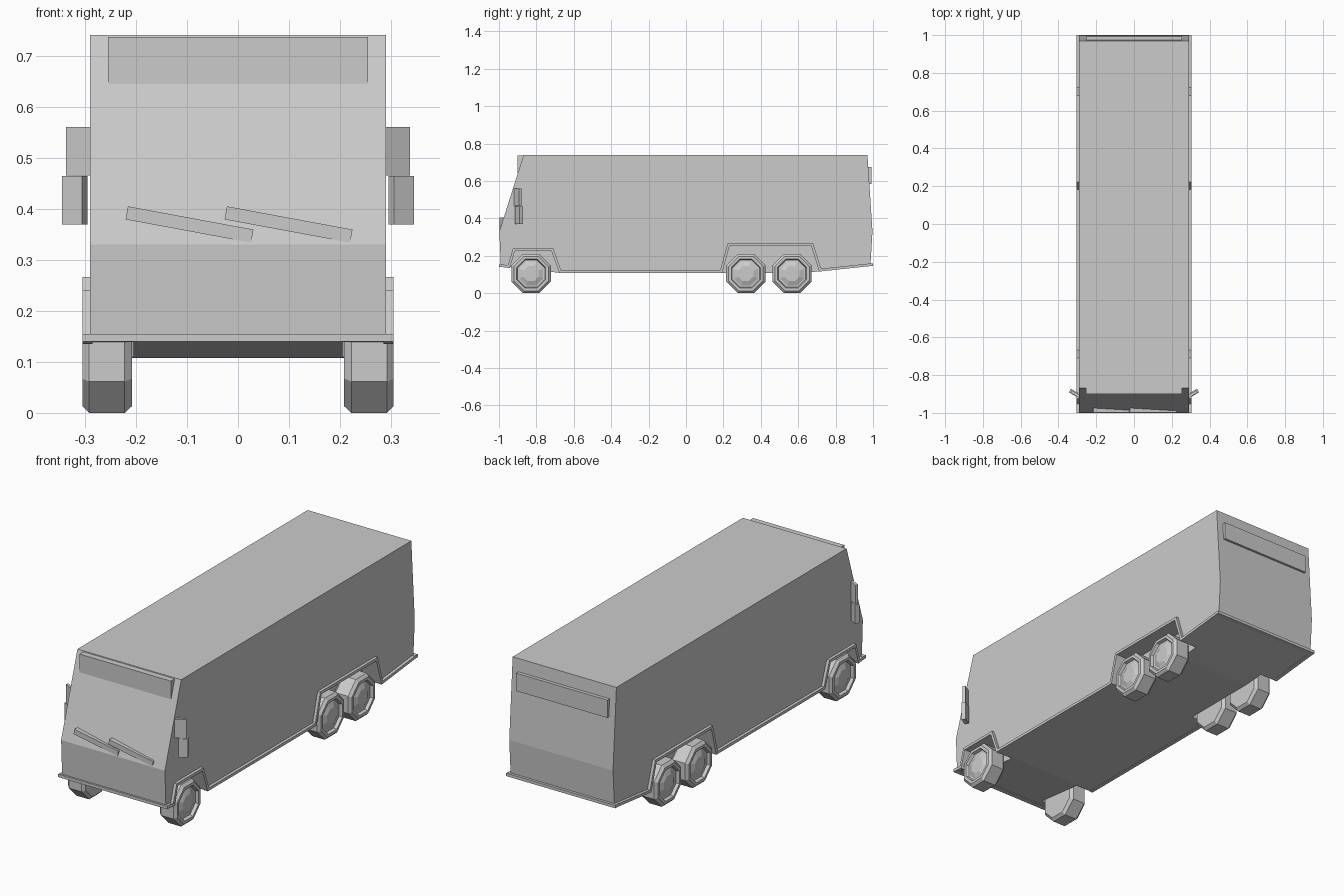
import bpy, bmesh
from math import radians, pi, cos, sin
from mathutils import Vector

cube = bpy.data.objects.get("Cube")
if cube:
    bpy.data.objects.remove(cube)

grey = bpy.data.materials.new("plain grey")
grey.use_nodes = True
colour = (0.6, 0.6, 0.6, 1)
grey.diffuse_color = colour
grey.node_tree.nodes["Principled BSDF"].inputs["Base Color"].default_value = colour


def finish(bm, name):
    bmesh.ops.recalc_face_normals(bm, faces=bm.faces)
    mesh = bpy.data.meshes.new(name)
    bm.to_mesh(mesh)
    bm.free()
    mesh.materials.append(grey)
    ob = bpy.data.objects.new(name, mesh)
    bpy.context.collection.objects.link(ob)
    return ob


def prism(name, outline, x0, x1):
    """Extrude a side outline of (y, z) points across x."""
    bm = bmesh.new()
    a = [bm.verts.new((x0, y, z)) for y, z in outline]
    b = [bm.verts.new((x1, y, z)) for y, z in outline]
    bm.faces.new(a)
    bm.faces.new(b[::-1])
    for i in range(len(a)):
        j = (i + 1) % len(a)
        bm.faces.new((a[i], b[i], b[j], a[j]))
    return finish(bm, name)


def box(name, centre, size, rot=(0, 0, 0)):
    bm = bmesh.new()
    bmesh.ops.create_cube(bm, size=1)
    bmesh.ops.scale(bm, vec=size, verts=bm.verts)
    ob = finish(bm, name)
    ob.location = centre
    ob.rotation_euler = rot
    return ob


def offset(path, d):
    """Shift an open path sideways by d with mitred corners."""
    pts = [Vector(p) for p in path]
    out = []
    for i, p in enumerate(pts):
        dirs = [(pts[k + 1] - pts[k]).normalized() for k in (i - 1, i) if 0 <= k < len(pts) - 1]
        normals = [Vector((t.y, -t.x)) for t in dirs]
        m = sum(normals, Vector((0, 0))).normalized()
        out.append(tuple(p + m * d / m.dot(normals[0])))
    return out


# Lower side line with both wheel arches, front to back
sill = [(-0.995, 0.155), (-0.952, 0.15), (-0.925, 0.24), (-0.71, 0.24), (-0.667, 0.121),
        (0.182, 0.121), (0.222, 0.266), (0.68, 0.266), (0.722, 0.131), (0.995, 0.16)]
lip = offset(sill, 0.014)

# Body shell with wheel wells cut out of the sides
body = prism("body", [(-0.99, 0.145), (-0.998, 0.33), (-0.868, 0.74), (0.97, 0.74), (0.997, 0.33),
                      (0.986, 0.147), (0.722, 0.117), (0.6, 0.108), (-0.667, 0.108)], -0.29, 0.29)
for arch in (lip[1:5], lip[5:9]):
    for s in (-1, 1):
        (ya, za), (yb, zb) = arch[0], arch[-1]
        well = prism("well_cutter", [(ya, 0.05)] + arch + [(yb, 0.05)], s * 0.205, s * 0.33)
        well.hide_render = True
        cut = body.modifiers.new("well", "BOOLEAN")
        cut.object = well
        cut.solver = "EXACT"
        bpy.context.view_layer.objects.active = body
        bpy.ops.object.modifier_apply(modifier=cut.name)
        bpy.data.objects.remove(well)

# Sill trim along the sides and bumper strips across the ends
for s, side in ((1, "left"), (-1, "right")):
    prism(side + "_sill_trim", sill + lip[::-1], s * 0.285, s * 0.305)
box("front_bumper_strip", (0, -0.988, 0.147), (0.61, 0.024, 0.015))
box("rear_bumper_strip", (0, 0.988, 0.152), (0.61, 0.024, 0.015))

# Front visor and rear panel
box("front_visor", (0, -0.875, 0.69), (0.51, 0.05, 0.092))
box("rear_panel", (0, 0.975, 0.63), (0.51, 0.034, 0.09))

# Wipers
for name, x in (("right_wiper", -0.095), ("left_wiper", 0.099)):
    box(name, (x, -0.985, 0.369), (0.25, 0.026, 0.026), (0, radians(10.5), 0))

# Mirrors
for s, side in ((1, "left"), (-1, "right")):
    box(side + "_mirror_arm", (s * 0.31, -0.9, 0.5125), (0.054, 0.014, 0.095), (0, 0, s * radians(30)))
    box(side + "_mirror", (s * 0.32, -0.893, 0.417), (0.045, 0.022, 0.095), (0, 0, s * radians(30)))


# Eight-sided wheels: rings of (distance across x, flat radius)
def wheel(name, s, y):
    rings = [(0.208, 0.07), (0.208, 0.092), (0.222, 0.105), (0.292, 0.105), (0.305, 0.092),
             (0.305, 0.078), (0.29, 0.073), (0.29, 0.064), (0.301, 0.04)]
    bm = bmesh.new()
    loops = []
    for x, r in rings:
        r /= cos(pi / 8)
        loops.append([bm.verts.new((s * x, y + r * cos((k + 0.5) * pi / 4),
                                    0.105 + r * sin((k + 0.5) * pi / 4))) for k in range(8)])
    for a, b in zip(loops, loops[1:]):
        for k in range(8):
            bm.faces.new((a[k], a[k - 1], b[k - 1], b[k]))
    bm.faces.new(loops[0])
    bm.faces.new(loops[-1])
    return finish(bm, name)


for label, y in (("front", -0.828), ("middle", 0.32), ("rear", 0.567)):
    for s, side in ((1, "left"), (-1, "right")):
        wheel(f"{label}_{side}_wheel", s, y)
